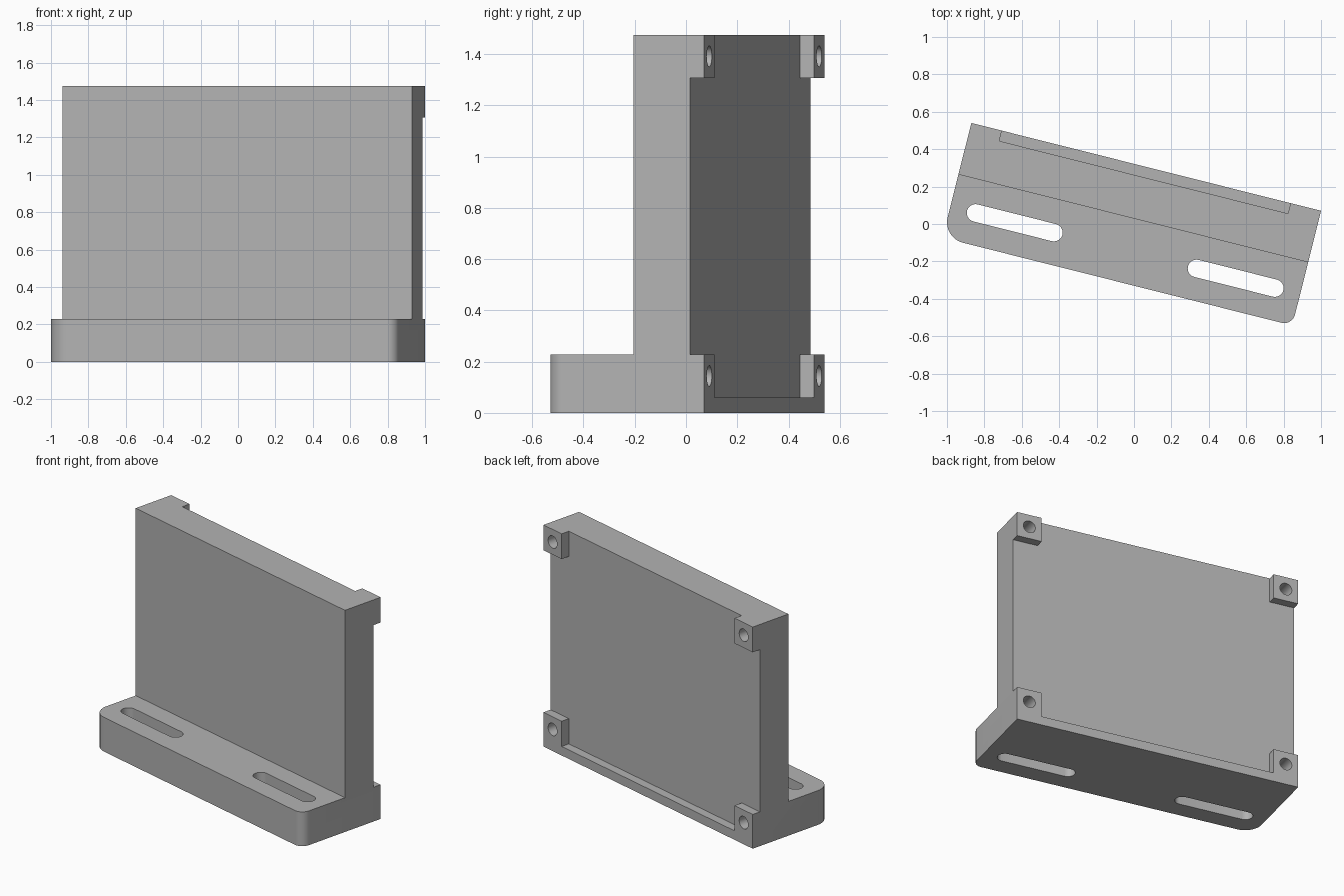
import bpy, bmesh, math
from mathutils import Matrix

if "Cube" in bpy.data.objects:
    bpy.data.objects.remove(bpy.data.objects["Cube"], do_unlink=True)

# Bracket dimensions in its own frame (u along the wall, v front to back)
MID, HALF = -0.011, 0.964
FRONT, WALL, PANEL, BACK = -0.32, 0.028, 0.255, 0.312
FOOT, TOP, PAD, LEDGE = 0.228, 1.475, 0.168, 0.06
TURN = Matrix.Rotation(math.radians(-14.1), 4, "Z") @ Matrix.Translation((MID, 0, 0))

grey = bpy.data.materials.new("plain grey")
grey.use_nodes = True
grey.diffuse_color = (0.45, 0.45, 0.45, 1)
grey.node_tree.nodes["Principled BSDF"].inputs["Base Color"].default_value = (0.45, 0.45, 0.45, 1)


def prism(name, points, move):
    """Extrude a closed outline along the vector move."""
    bm = bmesh.new()
    face = bm.faces.new([bm.verts.new(p) for p in points])
    new = bmesh.ops.extrude_face_region(bm, geom=[face])["geom"]
    bmesh.ops.translate(bm, vec=move, verts=[g for g in new if isinstance(g, bmesh.types.BMVert)])
    bmesh.ops.recalc_face_normals(bm, faces=bm.faces)
    mesh = bpy.data.meshes.new(name)
    bm.to_mesh(mesh)
    bm.free()
    ob = bpy.data.objects.new(name, mesh)
    bpy.context.collection.objects.link(ob)
    ob.matrix_world = TURN
    return ob


def box(name, u0, u1, v0, v1, z0, z1):
    return prism(name, [(u0, v0, z0), (u1, v0, z0), (u1, v1, z0), (u0, v1, z0)], (0, 0, z1 - z0))


def arc(cx, cy, r, start, end, steps):
    angles = [math.radians(start + (end - start) * i / steps) for i in range(steps + 1)]
    return [(cx + r * math.cos(a), cy + r * math.sin(a)) for a in angles]


# L-shaped body with rounded front corners of the foot
outline = [(FRONT, 0), (BACK, 0), (BACK, TOP), (WALL, TOP), (WALL, FOOT), (FRONT, FOOT)]
body = prism("mounting_bracket", [(-HALF, v, z) for v, z in outline], (2 * HALF, 0, 0))
bm = bmesh.new()
bm.from_mesh(body.data)
for side, radius in ((-1, 0.112), (1, 0.06)):
    edges = [e for e in bm.edges if all(abs(v.co.y - FRONT) < 1e-4 and abs(v.co.x - side * HALF) < 1e-4
                                        for v in e.verts)]
    bmesh.ops.bevel(bm, geom=edges, offset=radius, segments=10, profile=0.5, affect="EDGES")
bm.to_mesh(body.data)
bm.free()
body.data.materials.append(grey)

# Back recess, leaving four corner pads and a bottom ledge
inner = HALF - PAD
cutters = [
    box("recess_tall_cutter", -inner, inner, PANEL, 0.6, LEDGE, TOP + 0.2),
    box("recess_wide_cutter", -HALF - 0.2, HALF + 0.2, PANEL, 0.6, FOOT, TOP - PAD),
]

for side in (-1, 1):
    # Adjustment slot through the foot
    ends = sorted((side * 0.393, side * 0.825))
    slot = arc(ends[0], -0.149, 0.047, 90, 270, 12) + arc(ends[1], -0.149, 0.047, -90, 90, 12)
    cutters.append(prism("slot_cutter", [(u, v, -0.1) for u, v in slot], (0, 0, 0.5)))
    # Blind screw holes in the pads
    for z in (FOOT - PAD / 2, TOP - PAD / 2):
        ring = arc(side * (HALF - PAD / 2), z, 0.041, 0, 345, 23)
        cutters.append(prism("screw_hole_cutter", [(u, BACK + 0.1, h) for u, h in ring], (0, -0.3, 0)))

for cutter in cutters:
    cutter.hide_render = True
    mod = body.modifiers.new("cut", "BOOLEAN")
    mod.operation, mod.solver, mod.object = "DIFFERENCE", "EXACT", cutter

# Bake the cuts and drop the cutters
bpy.context.view_layer.update()
result = bpy.data.meshes.new_from_object(body.evaluated_get(bpy.context.evaluated_depsgraph_get()))
body.modifiers.clear()
body.data = result
for cutter in cutters:
    bpy.data.objects.remove(cutter, do_unlink=True)

bpy.ops.object.select_all(action="DESELECT")
body.select_set(True)
bpy.context.view_layer.objects.active = body
bpy.ops.object.shade_smooth_by_angle(angle=math.radians(30))
